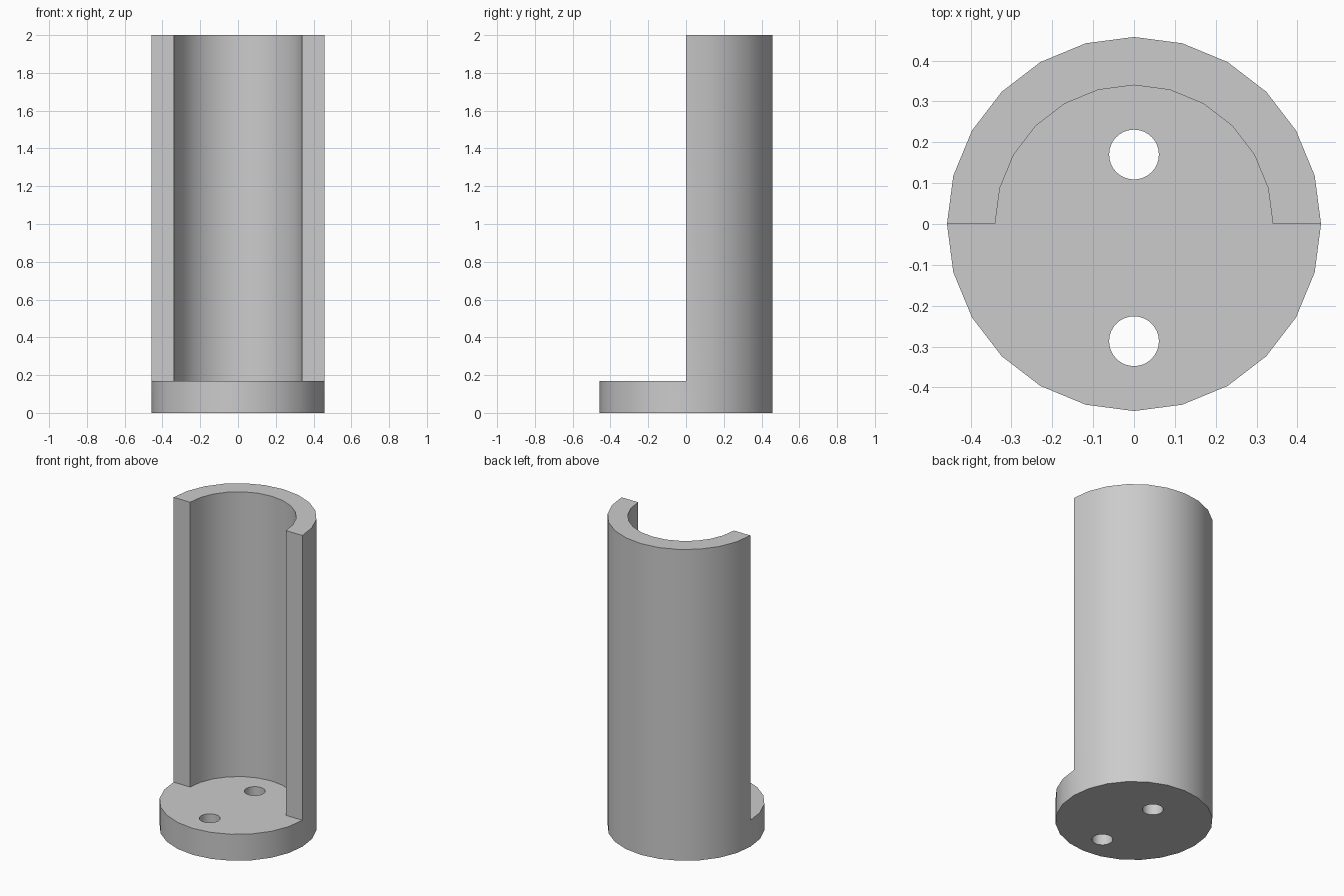
import bpy
import bmesh
from math import cos, sin, pi, radians

HEIGHT, BASE_HEIGHT = 2.0, 0.17
OUTER, INNER, HOLE = 0.458, 0.34, 0.061
SIDES = 24

default = bpy.data.objects.get("Cube")
if default:
    bpy.data.objects.remove(default, do_unlink=True)


def arc(radius, start, end, steps, centre_y=0.0):
    """Points on an arc, both ends included."""
    angles = [start + (end - start) * i / steps for i in range(steps + 1)]
    return [(radius * cos(a), centre_y + radius * sin(a)) for a in angles]


def circle(radius, sides, centre_y=0.0):
    return arc(radius, 0, 2 * pi, sides, centre_y)[:-1]


def prism(name, outline, bottom, top):
    """Extrude a flat outline upwards into a closed solid."""
    bm = bmesh.new()
    face = bm.faces.new([bm.verts.new((x, y, bottom)) for x, y in outline])
    grown = bmesh.ops.extrude_face_region(bm, geom=[face], use_keep_orig=True)
    raised = [g for g in grown["geom"] if isinstance(g, bmesh.types.BMVert)]
    bmesh.ops.translate(bm, verts=raised, vec=(0, 0, top - bottom))
    bmesh.ops.recalc_face_normals(bm, faces=bm.faces)
    mesh = bpy.data.meshes.new(name)
    bm.to_mesh(mesh)
    bm.free()
    obj = bpy.data.objects.new(name, mesh)
    bpy.context.collection.objects.link(obj)
    return obj


# Solid column, later cut down to a half shell on a round base
body = prism("half_tube_holder", circle(OUTER, SIDES), 0, HEIGHT)

grey = bpy.data.materials.new("plain grey")
grey.use_nodes = True
colour = (0.6, 0.6, 0.6, 1)
grey.diffuse_color = colour
grey.node_tree.nodes["Principled BSDF"].inputs["Base Color"].default_value = colour
body.data.materials.append(grey)

# Cutters: open front with half-round bore, and two screw holes through the base
front_outline = arc(INNER, 0, pi, SIDES // 2) + [(-1, 0), (-1, -1), (1, -1), (1, 0)]
cutters = [prism("bore_cutter", front_outline, BASE_HEIGHT, HEIGHT + 0.5)]
for y in (0.17, -0.287):
    cutters.append(prism("hole_cutter", circle(HOLE, 32, y), -0.1, 0.5))

bpy.ops.object.select_all(action="DESELECT")
body.select_set(True)
bpy.context.view_layer.objects.active = body
for cutter in cutters:
    cutter.hide_render = True
    cut = body.modifiers.new(cutter.name, "BOOLEAN")
    cut.operation = "DIFFERENCE"
    cut.solver = "EXACT"
    cut.object = cutter
    bpy.ops.object.modifier_apply(modifier=cut.name)
    bpy.data.objects.remove(cutter, do_unlink=True)

# Rounded walls shade smoothly, corners stay crisp
bpy.ops.object.shade_smooth_by_angle(angle=radians(30))
